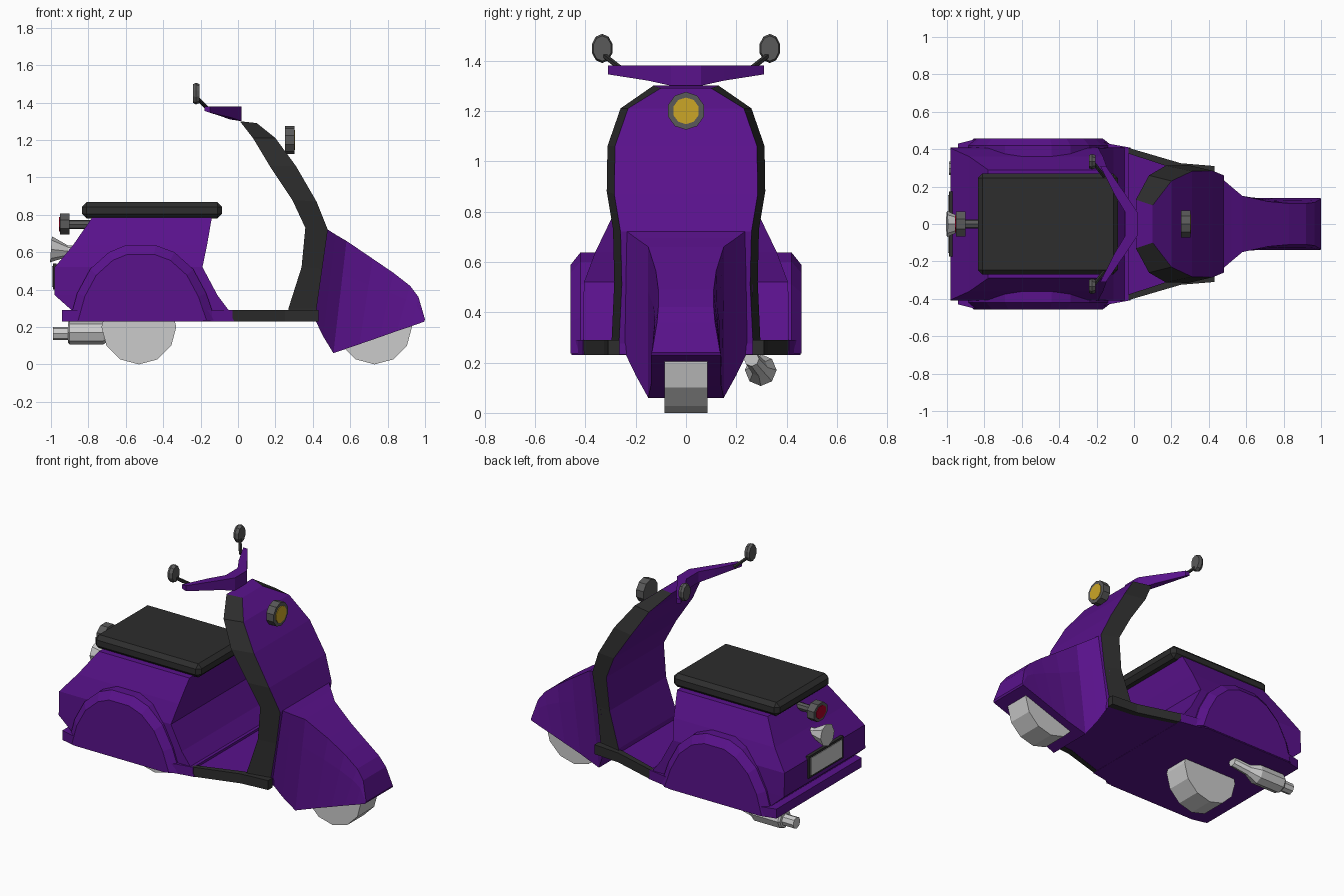
import bpy, bmesh, math
from mathutils import Vector

if "Cube" in bpy.data.objects:
    bpy.data.objects.remove(bpy.data.objects["Cube"])


def material(name, r, g, b):
    m = bpy.data.materials.new(name)
    m.diffuse_color = (r, g, b, 1)
    m.use_nodes = True
    m.node_tree.nodes["Principled BSDF"].inputs["Base Color"].default_value = m.diffuse_color
    return m


PURPLE = material("purple", .1, .006, .26)
DARK = material("dark_trim", .026, .026, .026)
SMOKE = material("smoke_grey", .1, .1, .1)
YELLOW = material("yellow_lens", .6, .38, .02)
RED = material("red_lens", .4, .0, .02)


def loft(name, rings, mats=(None,), pick=lambda j: 0, mirror=False):
    """Skin a list of equal-sized rings, cap both ends."""
    bm = bmesh.new()
    rows = [[bm.verts.new(p) for p in r] for r in rings]
    n = len(rows[0])
    for a, b in zip(rows, rows[1:]):
        for j in range(n):
            k = (j + 1) % n
            bm.faces.new((a[j], a[k], b[k], b[j])).material_index = pick(j)
    bm.faces.new(rows[0])
    bm.faces.new(rows[-1])
    bmesh.ops.recalc_face_normals(bm, faces=bm.faces)
    me = bpy.data.meshes.new(name)
    bm.to_mesh(me)
    bm.free()
    ob = bpy.data.objects.new(name, me)
    bpy.context.collection.objects.link(ob)
    for m in mats:
        if m:
            me.materials.append(m)
    if mirror:
        mod = ob.modifiers.new("mirror", 'MIRROR')
        mod.use_axis = (False, True, False)
    return ob


def tube(name, stations, n, mat=None, axis=None, squash=1, mirror=False, turn=0):
    """Round part through (point, radius) stations; squash scales the width."""
    d = Vector(axis or Vector(stations[-1][0]) - Vector(stations[0][0])).normalized()
    u = d.cross(Vector((0, 0, 1))).normalized()
    v = u.cross(d)
    rings = []
    for p, r in stations:
        ang = [2 * math.pi * (i + turn) / n for i in range(n)]
        rings.append([Vector(p) + u * r * squash * math.sin(a) + v * r * math.cos(a) for a in ang])
    return loft(name, rings, (mat,), mirror=mirror)


def box(name, x0, x1, y0, y1, z0, z1, mat=None, bevel=0):
    ob = loft(name, [[(x0, y0, z), (x1, y0, z), (x1, y1, z), (x0, y1, z)] for z in (z0, z1)], (mat,))
    if bevel:
        mod = ob.modifiers.new("bevel", 'BEVEL')
        mod.width, mod.segments = bevel, 1
    return ob


def slab(name, outline, z0, z1, mat, mirror=False):
    return loft(name, [[(x, y, z) for x, y in outline] for z in (z0, z1)], (mat,), mirror=mirror)


# Wheels
for name, x in (("rear_wheel", -.53), ("front_wheel", .73)):
    tube(name, [((x, -.085, .2), .2), ((x, .085, .2), .2)], 12)

# Rear body: z, back x, front x, half width
body = [(.23, -.89, -.02, .41), (.29, -.89, -.05, .41), (.37, -.98, -.11, .41),
        (.52, -.98, -.19, .405), (.64, -.88, -.165, .36), (.785, -.78, -.14, .29)]
loft("rear_body", [[(b, -w, z), (f, -w, z), (f, w, z), (b, w, z)] for z, b, f, w in body], (PURPLE,))

# Side panels over the rear wheel: wide arch stepping in to a narrower outer face
arch = [(-.9, .235), (-.86, .38), (-.79, .51), (-.69, .6), (-.6, .637), (-.44, .637),
        (-.34, .6), (-.24, .51), (-.17, .38), (-.12, .235)]


def arch_ring(y, s):
    return [(-.52 + (x + .52) * s, y, .235 + (z - .235) * s) for x, z in arch]


loft("side_panel", [arch_ring(.3, 1), arch_ring(.42, 1), arch_ring(.458, .88)], (PURPLE,), mirror=True)

# Lower skirt, floor and dark floor rims
skirt = [(-.94, .43), (-.84, .455), (-.2, .455), (-.14, .43), (-.03, .41)]
slab("rear_skirt", skirt + [(x, -y) for x, y in reversed(skirt)], .23, .29, PURPLE)
floor = [(-.1, .39), (-.03, .385), (.25, .29), (.42, .27)]
slab("floor", floor + [(x, -y) for x, y in reversed(floor)], .232, .275, PURPLE)
slab("floor_rim", [(-.04, .41), (.25, .325), (.43, .31), (.43, .265), (.25, .285), (-.04, .38)],
     .23, .29, DARK, mirror=True)

# Leg shield: back x, back z, front x, front z, half width; sides are dark trim
shield = [(.26, .24, .41, .24, .30), (.27, .3, .42, .3, .295), (.34, .52, .45, .51, .285),
          (.36, .73, .48, .72, .29), (.29, .88, .42, .87, .315), (.17, 1.06, .31, 1.06, .312),
          (.08, 1.21, .2, 1.21, .26), (.01, 1.3, .1, 1.29, .13)]
loft("leg_shield", [[(b, -w, zb), (b, w, zb), (f, w - .03, zf), (f, .03 - w, zf)]
                    for b, zb, f, zf, w in shield], (PURPLE, DARK), pick=lambda j: j % 2)

# Front fender: top x, top z, bottom x, bottom z, top and bottom half widths
fender = [(.45, .74, .39, .285, .26, .265), (.52, .695, .455, .15, .2, .2),
          (.58, .66, .51, .06, .15, .15), (.72, .565, .65, .108, .12, .14),
          (.83, .49, .76, .146, .11, .14), (.92, .42, .85, .178, .11, .14),
          (.965, .36, .93, .205, .115, .14), (1.0, .24, .995, .228, .135, .14)]
rings = []
for tx, tz, bx, bz, wt, wb in fender:
    mx, mz = tx + (bx - tx) * .3, tz + (bz - tz) * .3
    rings.append([(bx, -wb, bz), (mx, -(wt + wb) / 2, mz), (tx, -wt, tz),
                  (tx, wt, tz), (mx, (wt + wb) / 2, mz), (bx, wb, bz)])
loft("front_fender", rings, (PURPLE,))

# Seat
box("seat", -.835, -.085, -.27, .27, .78, .867, DARK, bevel=.025)

# Handlebar: y, back x, front x, bottom z
bar = [(-.31, -.18, -.15, 1.345), (-.15, -.1, -.04, 1.32), (-.06, -.045, .02, 1.3),
       (.06, -.045, .02, 1.3), (.15, -.1, -.04, 1.32), (.31, -.18, -.15, 1.345)]
loft("handlebar", [[(b, y, z + .01), (f, y, z), (f, y, 1.38), (b, y, 1.38)] for y, b, f, z in bar], (PURPLE,))

# Mirrors and their stems
tube("mirror", [((-.24, .333, 1.448), .05), ((-.225, .333, 1.448), .058), ((-.205, .333, 1.448), .05)],
     10, SMOKE, squash=.74, mirror=True)
tube("mirror_stem", [((-.16, .255, 1.365), .011), ((-.215, .325, 1.42), .011)], 6, DARK, mirror=True)

# Headlamp
tube("headlamp", [((.25, 0, 1.2), .075), ((.302, 0, 1.2), .075)], 10, SMOKE)
tube("headlamp_lens", [((.29, 0, 1.2), .053), ((.306, 0, 1.2), .053)], 10, YELLOW)

# Tail lamps and number plate
tube("tail_lamp_arm", [((-.905, 0, .748), .025), ((-.78, 0, .748), .025)], 8, SMOKE)
tube("tail_lamp", [((-.952, 0, .75), .06), ((-.9, 0, .75), .06)], 8, SMOKE, squash=1.2, turn=.5)
tube("tail_lamp_lens", [((-.956, 0, .75), .042), ((-.945, 0, .75), .042)], 8, RED, squash=1.2, turn=.5)
tube("rear_reflector", [((-1, 0, .615), .07), ((-.91, 0, .605), .03), ((-.86, 0, .605), .03)], 8)
box("plate_frame", -.99, -.97, -.175, .175, .4, .54, DARK)
box("plate", -.994, -.985, -.155, .155, .415, .525)

# Exhaust, tapering forward under the floor
tube("muffler", [((-.91, .297, .17), .055), ((-.9, .297, .17), .063), ((-.72, .297, .17), .063),
                 ((-.66, .29, .18), .035), ((-.56, .26, .215), .03)], 8, axis=(1, 0, 0))
tube("exhaust_tip", [((-.99, .297, .165), .036), ((-.9, .297, .165), .036)], 8)
